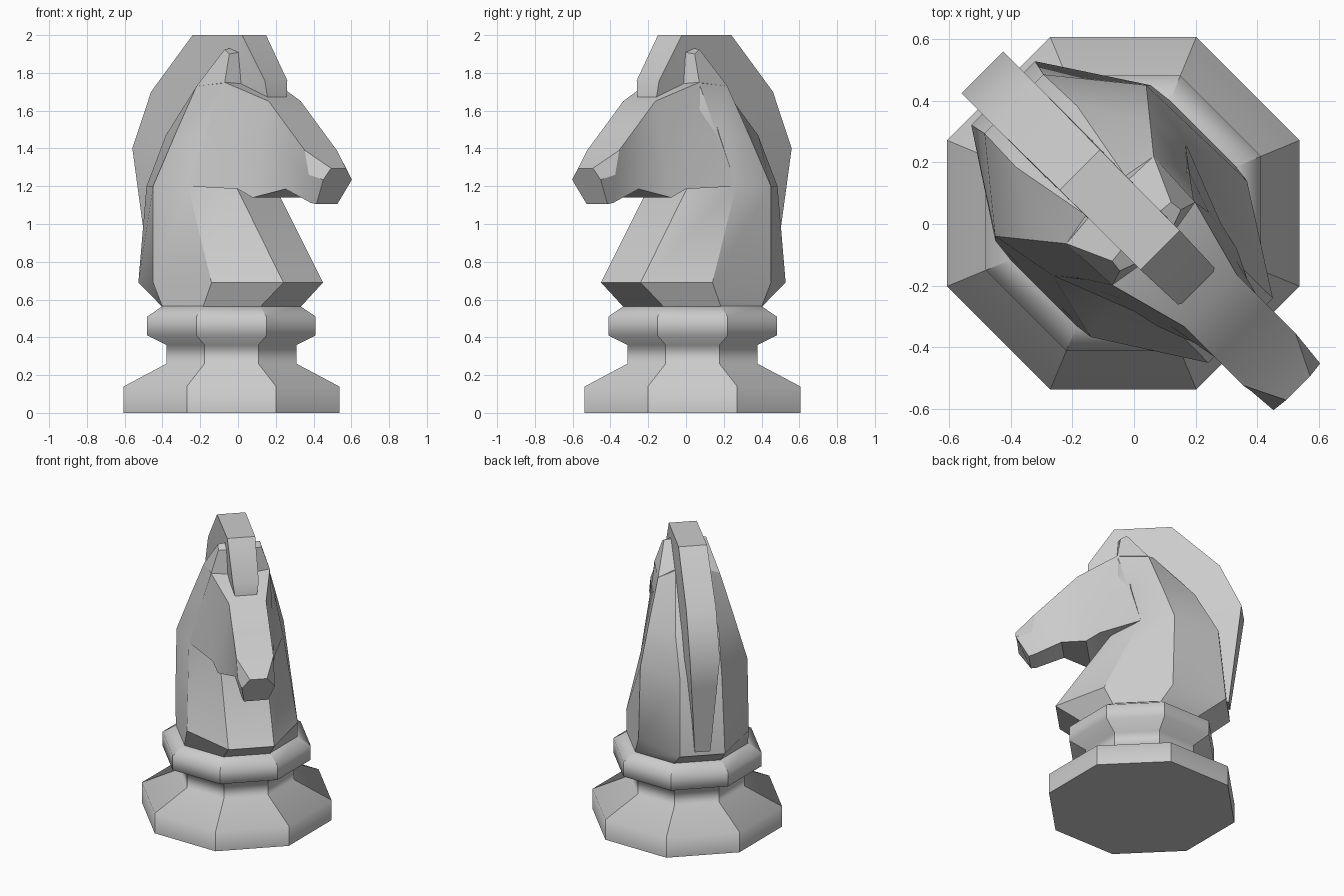
import bpy, bmesh
from math import sqrt, radians

if "Cube" in bpy.data.objects:
    bpy.data.objects.remove(bpy.data.objects["Cube"])

S = sqrt(2)


def world(u, v, z):
    """u runs forward along the facing diagonal, v runs sideways."""
    return ((u + v) / S, (v - u) / S, z)


def both(half):
    """Close a half section by mirroring it across the facing plane."""
    return half + [(u, -v, z) for u, v, z in reversed(half)]


def loft(name, rings, angle=35):
    bm = bmesh.new()
    rows = [[bm.verts.new(world(*p)) for p in r] for r in rings]
    n = len(rows[0])
    for a, b in zip(rows, rows[1:]):
        for i in range(n):
            j = (i + 1) % n
            bm.faces.new((a[i], a[j], b[j], b[i]))
    bm.faces.new(rows[0][::-1])
    bm.faces.new(rows[-1])
    bmesh.ops.recalc_face_normals(bm, faces=bm.faces)
    me = bpy.data.meshes.new(name)
    bm.to_mesh(me)
    bm.free()
    ob = bpy.data.objects.new(name, me)
    bpy.context.collection.objects.link(ob)
    bpy.ops.object.select_all(action='DESELECT')
    ob.select_set(True)
    bpy.context.view_layer.objects.active = ob
    bpy.ops.object.shade_smooth_by_angle(angle=radians(angle))
    return ob


def octagon(r, z, c=-0.049):
    k = r * (S - 1)
    return both([(c + r, k, z), (c + k, r, z), (c - k, r, z), (c - r, k, z)])


# turned eight-sided base with collar: soft profile, crisp corners
base = loft("base", [octagon(r, z) for r, z in [
    (.571, 0), (.571, .14), (.345, .26), (.345, .36),
    (.446, .41), (.446, .51), (.365, .565)]])
for e in base.data.edges:
    a, b = (base.data.vertices[i].co.z for i in e.vertices)
    e.use_edge_sharp = abs(a - b) > 1e-4 or a < 1e-4

# chest and neck: front, side front, side back, back
loft("neck", [octagon(.365, .56)] + [both(h) for h in [
    [(.488, .148, .69), (.16, .358, .69), (-.28, .356, .69), (-.60, .146, .69)],
    [(.13, .145, 1.2), (-.07, .305, 1.2), (-.29, .346, 1.2), (-.55, .135, 1.2)],
    [(.12, .165, 1.47), (.01, .245, 1.47), (-.20, .273, 1.47), (-.40, .14, 1.47)],
    [(.10, .12, 1.74), (.09, .185, 1.75), (-.11, .20, 1.73), (-.13, .09, 1.78)]]], 34)

# head: upper edge, cheek, jaw, from inside the neck to the nose
loft("head", [both(h) for h in [
    [(.03, .18, 1.74), (.0, .248, 1.47), (-.07, .305, 1.2)],
    [(.09, .19, 1.75), (.145, .198, 1.46), (.20, .20, 1.185)],
    [(.35, .12, 1.65), (.32, .15, 1.40), (.29, .18, 1.14)],
    [(.49, .12, 1.515), (.47, .112, 1.35), (.455, .10, 1.185)],
    [(.62, .12, 1.39), (.645, .115, 1.26), (.63, .085, 1.112)],
    [(.752, .055, 1.295), (.746, .107, 1.235), (.665, .078, 1.105)]]], 25)

# mane and forelock: outer u, z, inner u, z, half width
mane = [(.295, 1.63, .20, 1.60, .065), (.285, 1.76, .10, 1.70, .084),
        (.12, 2.0, .05, 1.70, .09), (-.248, 2.0, -.10, 1.65, .092),
        (-.555, 1.70, -.30, 1.50, .096), (-.695, 1.40, -.40, 1.30, .096),
        (-.67, 1.20, -.45, 1.10, .083), (-.61, .72, -.50, .75, .05)]
loft("mane", [both([(u, w, z), (iu, w, iz)]) for u, z, iu, iz, w in mane], 40)

# pair of ears rising from the poll
for name, s in (("ear_left", 1), ("ear_right", -1)):
    loft(name, [[(u, s * v, z) for u, v, z in r] for r in [
        [(.09, .19, 1.748), (-.11, .20, 1.73), (-.12, .08, 1.78), (.11, .08, 1.73)],
        [(.075, .14, 1.90), (.035, .135, 1.925), (.03, .085, 1.93), (.095, .085, 1.91)]]])
